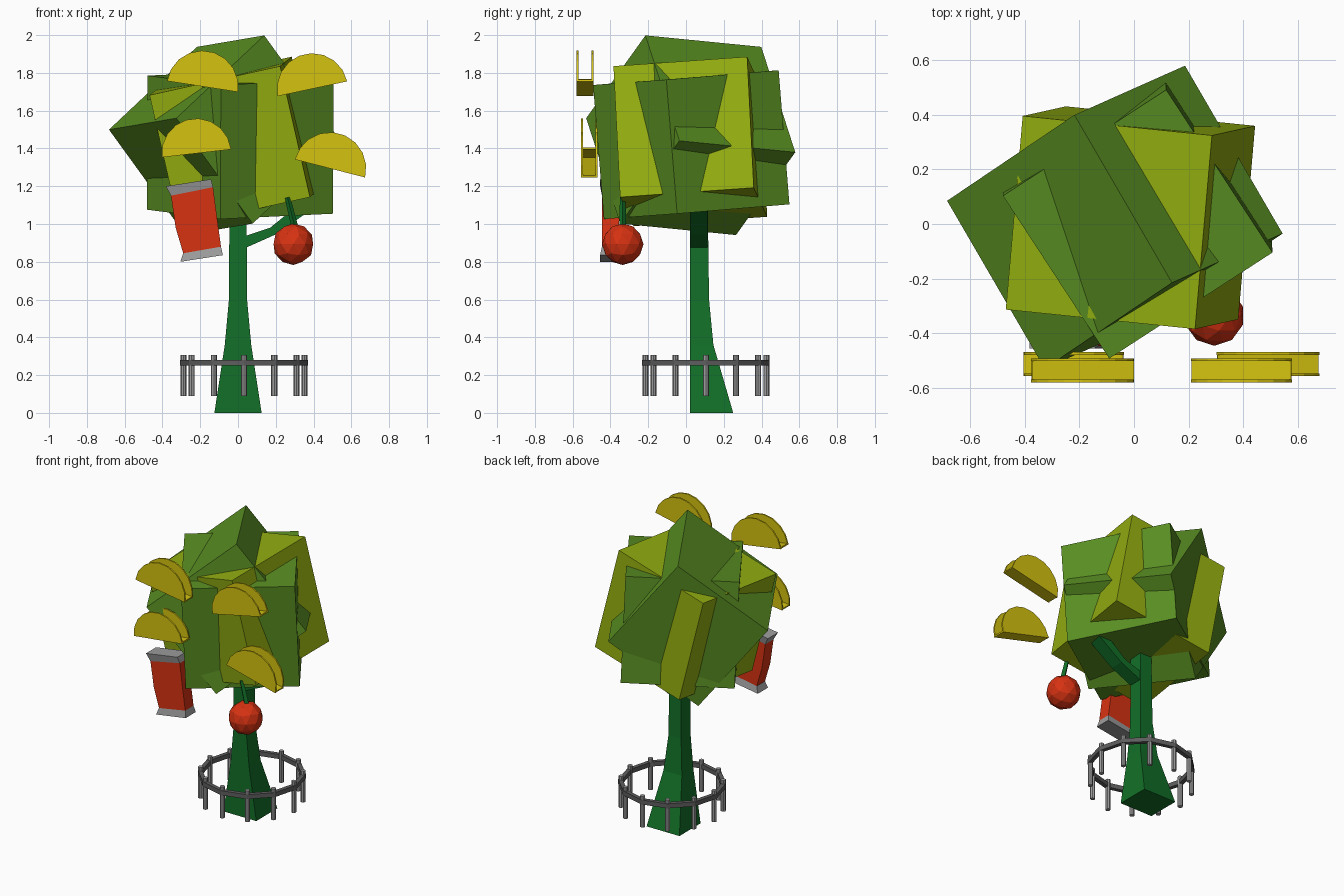
import bpy, bmesh, math
from mathutils import Vector, Matrix

if "Cube" in bpy.data.objects:
    bpy.data.objects.remove(bpy.data.objects["Cube"])


def mat(name, r, g, b):
    m = bpy.data.materials.new(name)
    m.diffuse_color = (r, g, b, 1)
    m.use_nodes = True
    m.node_tree.nodes["Principled BSDF"].inputs["Base Color"].default_value = m.diffuse_color
    return m


LEAF = mat("leaf green", .10, .27, .016)
LIME = mat("lime green", .29, .42, .005)
BARK = mat("dark green", .006, .16, .021)
RED = mat("red", .68, .032, .006)
YELLOW = mat("yellow", .66, .54, .005)
GREY = mat("light grey", .34, .34, .34)
DARK = mat("dark grey", .11, .11, .11)


def finish(name, bm, *mats):
    bmesh.ops.recalc_face_normals(bm, faces=bm.faces)
    me = bpy.data.meshes.new(name)
    bm.to_mesh(me)
    bm.free()
    for m in mats:
        me.materials.append(m)
    ob = bpy.data.objects.new(name, me)
    bpy.context.collection.objects.link(ob)
    return ob


def loft(name, rings, mats, indices=None):
    """Skin four-cornered rings into a closed solid; one material index per span."""
    bm = bmesh.new()
    vs = [[bm.verts.new(p) for p in ring] for ring in rings]
    idx = indices or [0] * (len(rings) - 1)
    for k, (a, b) in enumerate(zip(vs, vs[1:])):
        for i in range(4):
            j = (i + 1) % 4
            bm.faces.new((a[i], a[j], b[j], b[i])).material_index = idx[k]
    bm.faces.new(vs[0][::-1]).material_index = idx[0]
    bm.faces.new(vs[-1]).material_index = idx[-1]
    return finish(name, bm, *mats)


def leaf_cube(name, centre, x_axis, y_axis, m):
    x = Vector(x_axis).normalized()
    z = x.cross(Vector(y_axis)).normalized()
    y = z.cross(x)
    rot = Matrix((x, y, z)).transposed().to_4x4()
    bm = bmesh.new()
    bmesh.ops.create_cube(bm, size=.712, matrix=Matrix.Translation(centre) @ rot)
    finish(name, bm, m)


# Foliage: three equal cubes turned against each other
leaf_cube("foliage_tilted", (-.07, .025, 1.47), (-.50, .86, -.085), (-.65, -.447, -.615), LEAF)
a = math.radians(33)
leaf_cube("foliage_upright", (.012, .028, 1.42), (math.cos(a), math.sin(a), .04),
          (-math.sin(a), math.cos(a), .07), LEAF)
leaf_cube("foliage_lime", (-.013, .023, 1.437), (.971, -.10, .216), (.087, .994, .07), LIME)

# Trunk and branch
trunk = [(0, .125, .25), (.36, .07, .145), (.6, .048, .122), (1.12, .045, .115)]
loft("trunk", [[(-w, .02, z), (w, .02, z), (w, y, z), (-w, y, z)] for z, w, y in trunk], [BARK])
branch = [(0, .86, 0, .92), (.05, .878, .05, .94), (.2, .945, .17, .98), (.38, 1.07, .33, 1.11)]
loft("branch", [[(x0, .022, z0), (x1, .022, z1), (x1, .115, z1), (x0, .115, z0)]
                for x0, z0, x1, z1 in branch], [BARK])

# Round fence: twelve posts and a rail
cx, cy = .032, .105
bm = bmesh.new()
for i in range(12):
    t = i * math.pi / 6
    bmesh.ops.create_cone(bm, cap_ends=True, segments=8, radius1=.016, radius2=.016, depth=.215,
                          matrix=Matrix.Translation((cx + .32 * math.cos(t), cy + .32 * math.sin(t), .198)))
finish("fence_posts", bm, GREY)
bm = bmesh.new()
rings = []
for i in range(12):
    t = i * math.pi / 6
    rings.append([bm.verts.new((cx + r * math.cos(t), cy + r * math.sin(t), z))
                  for r, z in ((.31, .25), (.338, .25), (.338, .281), (.31, .281))])
for i in range(12):
    p, q = rings[i], rings[(i + 1) % 12]
    for j in range(4):
        k = (j + 1) % 4
        bm.faces.new((p[j], p[k], q[k], q[j]))
finish("fence_rail", bm, DARK)

# Hanging fruit with stem
bm = bmesh.new()
bmesh.ops.create_icosphere(bm, subdivisions=2, radius=.11, matrix=Matrix.Translation((.293, -.335, .893)))
finish("fruit", bm, RED)
p, q = Vector((.302, -.335, .98)), Vector((.262, -.335, 1.14))
bm = bmesh.new()
bmesh.ops.create_cone(bm, cap_ends=True, segments=4, radius1=.018, radius2=.015, depth=(q - p).length,
                      matrix=Matrix.Translation((p + q) / 2) @ (q - p).to_track_quat('Z', 'Y').to_matrix().to_4x4())
finish("fruit_stem", bm, BARK)

# Bent red packet with grey ends
packet = [(-.305, .80, -.08, .835, .055), (-.29, .845, -.09, .88, .045), (-.33, .98, -.108, 1.01, .045),
          (-.355, 1.15, -.132, 1.195, .045), (-.382, 1.20, -.143, 1.237, .055)]
loft("packet", [[(x0, -.4 - d, z0), (x1, -.4 - d, z1), (x1, -.4 + d, z1), (x0, -.4 + d, z0)]
                for x0, z0, x1, z1, d in packet], [RED, GREY], [1, 0, 0, 1])


# Half-round shells: two thin half discs joined by a floor strip
def shell(name, x, y, z, r, tilt):
    bm = bmesh.new()
    for y0 in (-.044, .034):
        rim = [(r * math.cos(math.pi * i / 9), r * math.sin(math.pi * i / 9)) for i in range(10)]
        face = bm.faces.new([bm.verts.new((u, y0, w)) for u, w in rim])
        ext = bmesh.ops.extrude_face_region(bm, geom=[face], use_keep_orig=True)
        bmesh.ops.translate(bm, vec=(0, .01, 0),
                            verts=[v for v in ext["geom"] if isinstance(v, bmesh.types.BMVert)])
    bmesh.ops.create_cube(bm, size=1, matrix=Matrix.Translation((0, 0, .005))
                          @ Matrix.Diagonal((2 * r - .004, .07, .01, 1)))
    ob = finish(name, bm, YELLOW)
    ob.location = (x, y, z)
    ob.rotation_euler = (0, -math.radians(tilt), 0)


shell("shell_upper_left", -.188, -.535, 1.728, .19, -8.8)
shell("shell_upper_right", .394, -.535, 1.716, .188, 12)
shell("shell_lower_left", -.22, -.512, 1.374, .185, 6.6)
shell("shell_lower_right", .487, -.512, 1.294, .192, -14.4)
